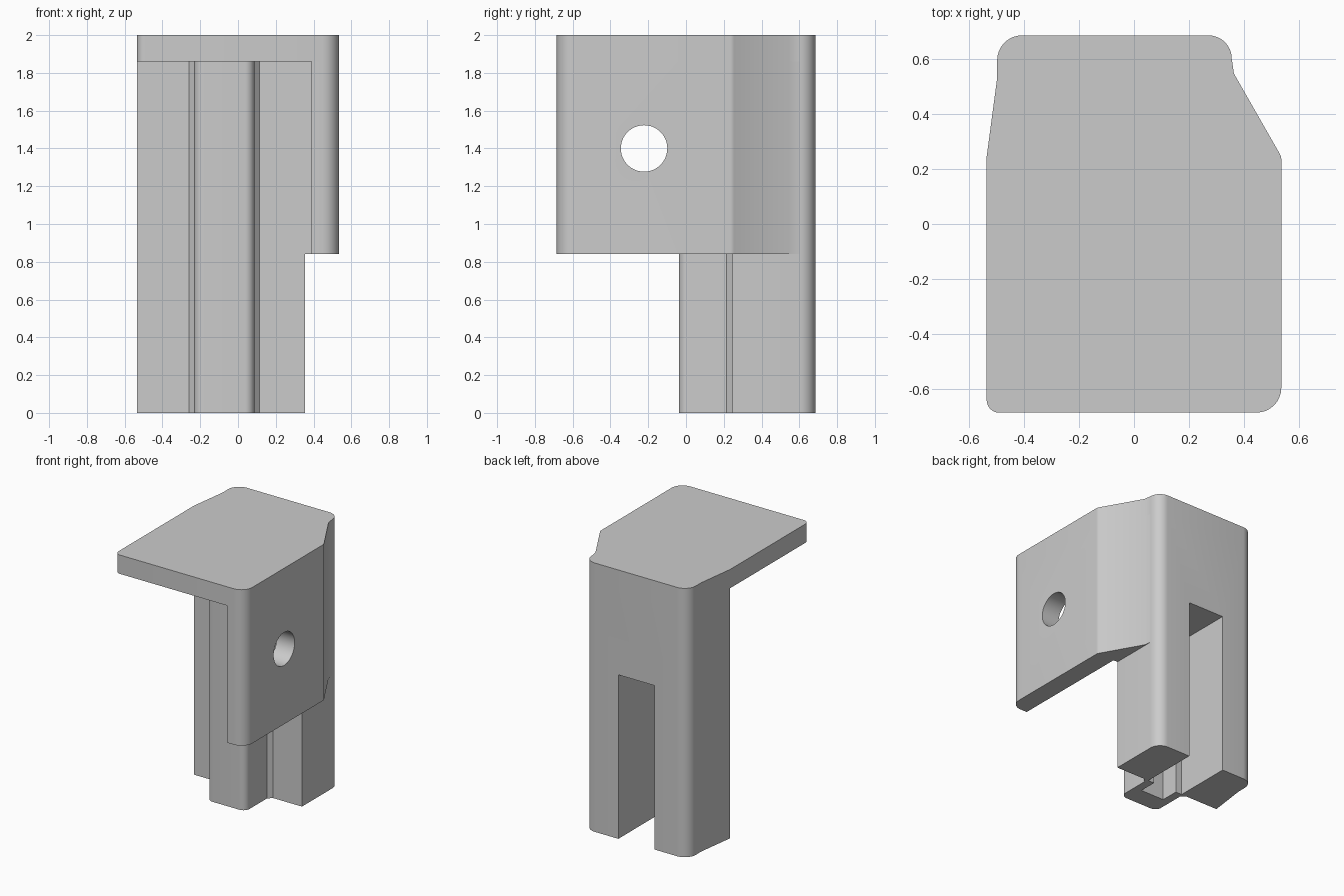
import bpy, bmesh, math
from mathutils import Vector

if "Cube" in bpy.data.objects:
    bpy.data.objects.remove(bpy.data.objects["Cube"], do_unlink=True)

grey = bpy.data.materials.new("plain_grey")
grey.use_nodes = True
grey.diffuse_color = (0.6, 0.6, 0.6, 1)
grey.node_tree.nodes["Principled BSDF"].inputs["Base Color"].default_value = (0.6, 0.6, 0.6, 1)


def rounded(profile, steps=8):
    """Round each (x, y, radius) corner with a tangent arc."""
    out = []
    for i, (x, y, r) in enumerate(profile):
        p = Vector((x, y))
        if r == 0:
            out.append(p)
            continue
        a = (Vector(profile[i - 1][:2]) - p).normalized()
        b = (Vector(profile[(i + 1) % len(profile)][:2]) - p).normalized()
        half = a.angle(b) / 2
        centre = p + (a + b).normalized() * (r / math.sin(half))
        start = p + a * (r / math.tan(half)) - centre
        end = p + b * (r / math.tan(half)) - centre
        sweep = start.angle(end)
        for k in range(steps + 1):
            t = k / steps
            out.append(centre + (start * math.sin((1 - t) * sweep)
                                 + end * math.sin(t * sweep)) / math.sin(sweep))
    return out


def prism(name, profile, z0, z1):
    """Extrude a rounded plan profile between two heights."""
    bm = bmesh.new()
    face = bm.faces.new([bm.verts.new((p.x, p.y, z0)) for p in rounded(profile)])
    top = bmesh.ops.extrude_face_region(bm, geom=[face])["geom"]
    bmesh.ops.translate(bm, vec=(0, 0, z1 - z0),
                        verts=[g for g in top if isinstance(g, bmesh.types.BMVert)])
    bmesh.ops.recalc_face_normals(bm, faces=bm.faces)
    mesh = bpy.data.meshes.new(name)
    bm.to_mesh(mesh)
    bm.free()
    obj = bpy.data.objects.new(name, mesh)
    bpy.context.collection.objects.link(obj)
    mesh.materials.append(grey)
    return obj


def cut(obj, cutter):
    """Subtract the cutter, then discard it."""
    cutter.hide_render = True
    mod = obj.modifiers.new("cut", 'BOOLEAN')
    mod.operation, mod.solver, mod.object = 'DIFFERENCE', 'EXACT', cutter
    bpy.context.view_layer.objects.active = obj
    bpy.ops.object.modifier_apply(modifier=mod.name)
    bpy.data.objects.remove(cutter, do_unlink=True)


FRONT, BACK, COLUMN = -0.685, 0.685, 0.245
LEFT, RIGHT, WALL_IN, SIDE = -0.535, 0.535, 0.39, 0.355
CAP_Z, WALL_Z, SLOT_Z = 1.86, 0.84, 1.22

# Shared stretches of the outer outline
wall_edge = [(RIGHT, FRONT, 0.09), (RIGHT, COLUMN, 0.04), (0.363, 0.546, 0), (SIDE, 0.6, 0)]
back_edge = [(SIDE, BACK, 0.084), (-0.497, BACK, 0.09), (-0.497, 0.53, 0), (LEFT, COLUMN, 0)]

# Top plate
top_plate = prism("top_plate", [(LEFT, FRONT, 0.045)] + wall_edge + back_edge, CAP_Z, 2)

# Side wall with its round hole
side_wall = prism("side_wall", [(WALL_IN, FRONT, 0)] + wall_edge
                  + [(SIDE, COLUMN, 0), (WALL_IN, COLUMN, 0)], WALL_Z, CAP_Z)
bpy.ops.mesh.primitive_cylinder_add(vertices=48, radius=0.123, depth=0.5,
                                    location=(0.46, -0.222, 1.4),
                                    rotation=(0, math.pi / 2, 0))
cut(side_wall, bpy.context.object)

# Rear column with a rounded front rib
rib = [(-0.26, COLUMN, 0), (-0.232, 0.215, 0), (-0.232, -0.038, 0.05),
       (0.087, -0.038, 0.05), (0.087, 0.215, 0), (0.115, COLUMN, 0)]
column = prism("rear_column", rib + [(SIDE, COLUMN, 0)] + back_edge, 0, CAP_Z)

# Stepped slot open to the back and the bottom
slot = prism("slot_cutter", [(-0.222, 0.8, 0), (-0.222, COLUMN, 0), (-0.17, COLUMN, 0),
                             (-0.17, 0.11, 0), (0.025, 0.11, 0), (0.025, COLUMN, 0),
                             (0.077, COLUMN, 0), (0.077, 0.8, 0)], -0.1, SLOT_Z)
cut(column, slot)

# Smooth the rounded corners only
bpy.ops.object.select_all(action='DESELECT')
for part in (top_plate, side_wall, column):
    part.select_set(True)
bpy.context.view_layer.objects.active = column
bpy.ops.object.shade_smooth_by_angle(angle=math.radians(25))
